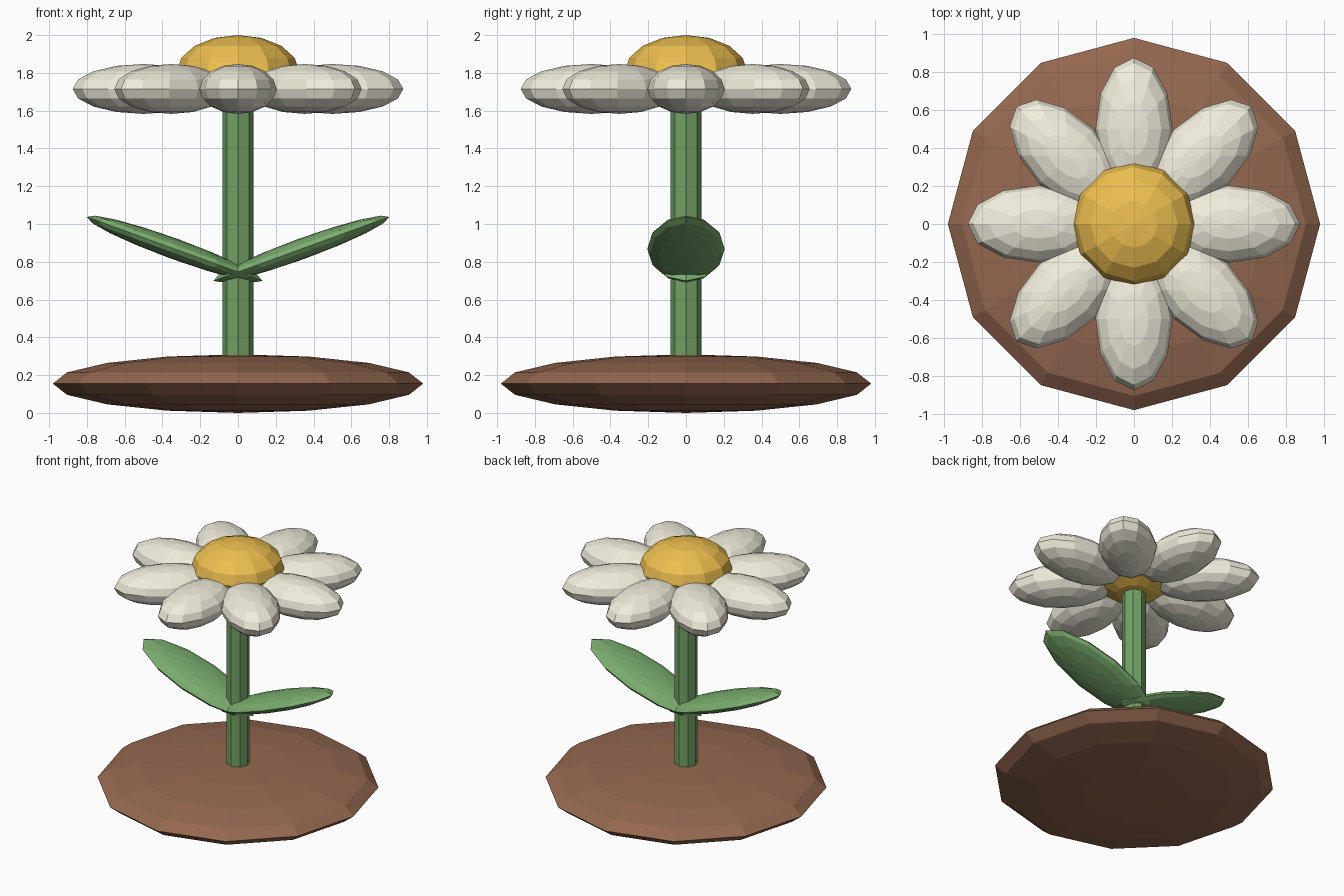
import bpy
from math import cos, sin, pi, radians

if "Cube" in bpy.data.objects:
    bpy.data.objects.remove(bpy.data.objects["Cube"])


def material(name, rgb):
    m = bpy.data.materials.new(name)
    m.diffuse_color = (*rgb, 1)
    m.use_nodes = True
    m.node_tree.nodes["Principled BSDF"].inputs["Base Color"].default_value = m.diffuse_color
    return m


BROWN = material("brown", (0.30, 0.14, 0.08))
GREEN = material("stem_green", (0.17, 0.36, 0.13))
LEAF = material("leaf_green", (0.20, 0.42, 0.16))
CREAM = material("cream", (0.88, 0.85, 0.72))
YELLOW = material("yellow", (0.85, 0.52, 0.08))


def ellipsoid(name, loc, size, mat, rot=(0, 0, 0)):
    """Low-poly flat shaded sphere stretched to the given half sizes."""
    bpy.ops.mesh.primitive_uv_sphere_add(segments=12, ring_count=8, radius=1,
                                         location=loc, rotation=rot)
    ob = bpy.context.object
    ob.name = name
    ob.scale = size
    ob.data.materials.append(mat)
    return ob


# Soil mound
ellipsoid("soil", (0, 0, 0.155), (0.98, 0.98, 0.155), BROWN)

# Stem
bpy.ops.mesh.primitive_cylinder_add(vertices=8, radius=0.082, depth=1.5,
                                    location=(0, 0, 0.95))
stem = bpy.context.object
stem.name = "stem"
stem.data.materials.append(GREEN)

# Pair of leaves tilted upwards
for side, name in ((1, "leaf_right"), (-1, "leaf_left")):
    ellipsoid(name, (side * 0.335, 0, 0.868), (0.495, 0.205, 0.055), LEAF,
              (0, -side * radians(20), 0))

# Ring of eight petals
for i in range(8):
    a = i * pi / 4
    ellipsoid(f"petal_{i + 1}", (0.5 * cos(a), 0.5 * sin(a), 1.715),
              (0.375, 0.203, 0.132), CREAM, (0, 0, a))

# Flower centre
ellipsoid("flower_centre", (0, 0, 1.805), (0.325, 0.325, 0.195), YELLOW)
